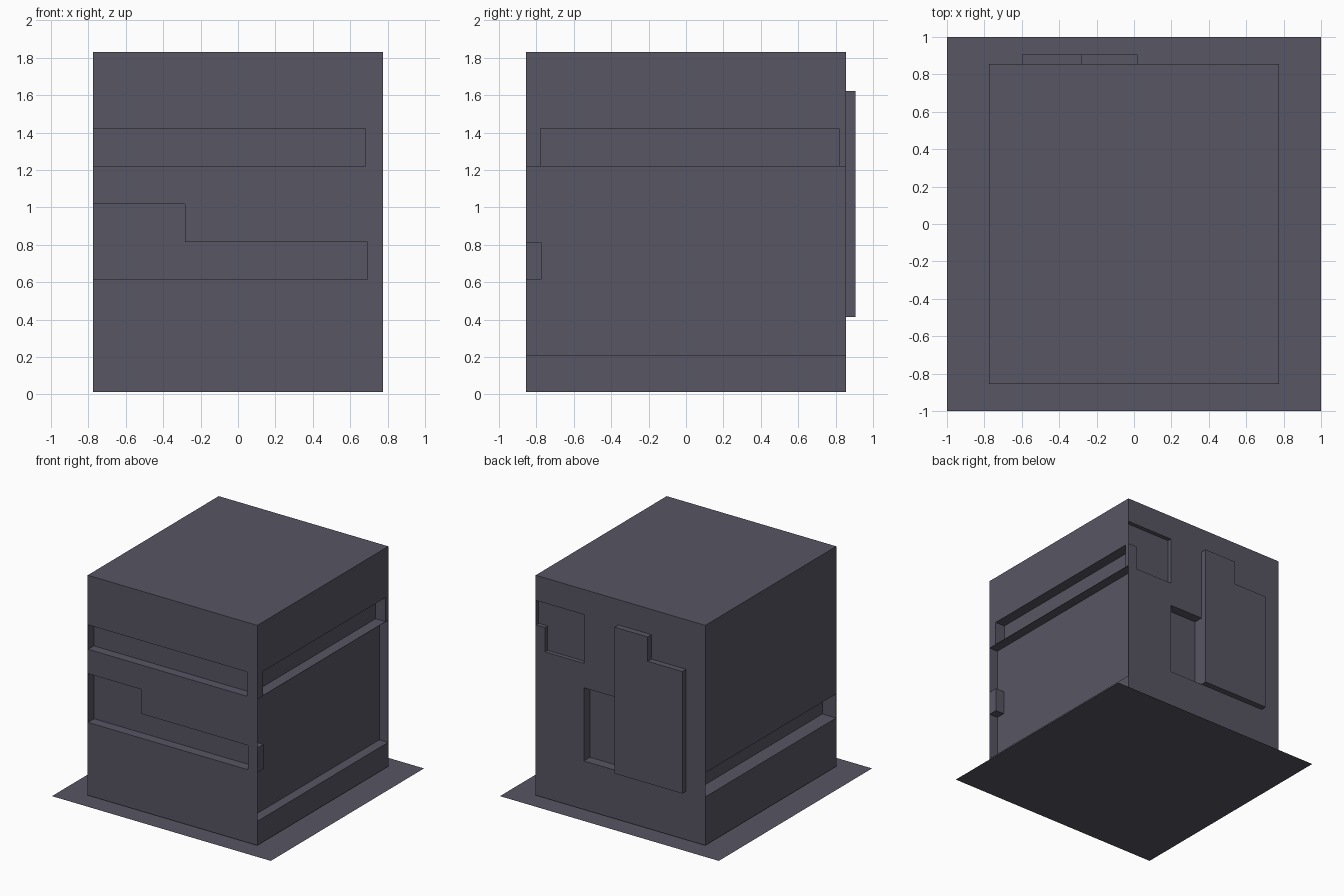
import bpy
import bmesh

cube = bpy.data.objects.get("Cube")
if cube:
    bpy.data.objects.remove(cube, do_unlink=True)

# One slate colour for everything
slate = bpy.data.materials.new("slate_grey")
slate.use_nodes = True
colour = (0.095, 0.092, 0.125, 1)
slate.diffuse_color = colour
slate.node_tree.nodes["Principled BSDF"].inputs["Base Color"].default_value = colour

X, Y = 0.775, 0.855      # half width and half depth of the block
LOW, HIGH = 0.012, 1.83  # bottom and top of the block
T = 0.003                # thickness of the skin beside open recesses
OUT = 0.1                # how far cutters stick out of the block
ROW = [0.01 + 0.2015 * i for i in range(10)]  # horizontal bands


def make_object(name, bm):
    mesh = bpy.data.meshes.new(name)
    bm.to_mesh(mesh)
    bm.free()
    mesh.materials.append(slate)
    obj = bpy.data.objects.new(name, mesh)
    bpy.context.collection.objects.link(obj)
    return obj


def box(name, xs, ys, zs):
    bm = bmesh.new()
    bmesh.ops.create_cube(bm, size=1)
    for v in bm.verts:
        v.co = [span[0] if c < 0 else span[1] for c, span in zip(v.co, (xs, ys, zs))]
    return make_object(name, bm)


def prism(name, outline, y0, y1):
    """Extrude an x/z outline from y0 to y1."""
    bm = bmesh.new()
    face = bm.faces.new([bm.verts.new((x, y0, z)) for x, z in outline])
    new = bmesh.ops.extrude_face_region(bm, geom=[face])["geom"]
    for v in new:
        if isinstance(v, bmesh.types.BMVert):
            v.co.y = y1
    bmesh.ops.recalc_face_normals(bm, faces=bm.faces)
    return make_object(name, bm)


def step_outline(x0, x1, xs, z0, zs, z1):
    """L shape: full width up to zs, then x0 to xs up to z1."""
    return [(x0, z0), (x1, z0), (x1, zs), (xs, zs), (xs, z1), (x0, z1)]


# Base sheet
bm = bmesh.new()
bmesh.ops.create_grid(bm, x_segments=1, y_segments=1, size=1)
make_object("base_sheet", bm)

# Main block
block = box("main_block", (-X, X), (-Y, Y), (LOW, HIGH))

cutters = [
    # Front grooves
    box("front_upper_groove", (-X + T, 0.685 - T), (-Y - OUT, -0.78), (ROW[6], ROW[7])),
    prism("front_lower_groove",
          step_outline(-X + T, 0.695 - T, -0.283, ROW[3], ROW[4], ROW[5]),
          -Y - OUT, -0.775),
    # Left side: upper groove and tall recess that leaves a corner lug
    box("left_upper_groove", (0.685, X + OUT), (-0.778, 0.818), (ROW[6] + T, ROW[7])),
    # Right side groove
    box("right_groove", (-X - OUT, -0.65), (-Y + T, Y - T), (ROW[2], ROW[3] - T)),
    # Back recesses
    prism("back_upper_recess",
          [(0.335, ROW[6]), (0.69, ROW[6]), (0.69, ROW[7]), (X - T, ROW[7]),
           (X - T, ROW[8]), (0.335, ROW[8])], 0.82, Y + OUT),
    box("back_lower_recess", (0.02, 0.335), (0.775, Y + OUT), (ROW[2], ROW[5])),
]

# Tall left recess, traced in y/z around the corner lug
bm = bmesh.new()
outline = [(-Y + T, ROW[1]), (Y - T, ROW[1]), (Y - T, ROW[6]), (-Y + T, ROW[6]),
           (-Y + T, ROW[4]), (-0.773, ROW[4]), (-0.773, ROW[3]), (-Y + T, ROW[3])]
face = bm.faces.new([bm.verts.new((0.695, y, z)) for y, z in outline])
for v in bmesh.ops.extrude_face_region(bm, geom=[face])["geom"]:
    if isinstance(v, bmesh.types.BMVert):
        v.co.x = X + OUT
bmesh.ops.recalc_face_normals(bm, faces=bm.faces)
cutters.append(make_object("left_tall_recess", bm))

# Carve the block
bpy.context.view_layer.objects.active = block
for cutter in cutters:
    cutter.hide_render = True
    mod = block.modifiers.new(cutter.name, "BOOLEAN")
    mod.operation = "DIFFERENCE"
    mod.solver = "EXACT"
    mod.object = cutter
    bpy.ops.object.modifier_apply(modifier=mod.name)
for cutter in cutters:
    bpy.data.objects.remove(cutter, do_unlink=True)

# Raised stepped panel on the back
prism("back_panel",
      [(-0.6, ROW[2]), (0.02, ROW[2]), (0.02, ROW[8]), (-0.283, ROW[8]),
       (-0.283, ROW[7]), (-0.6, ROW[7])], 0.775, 0.905)
